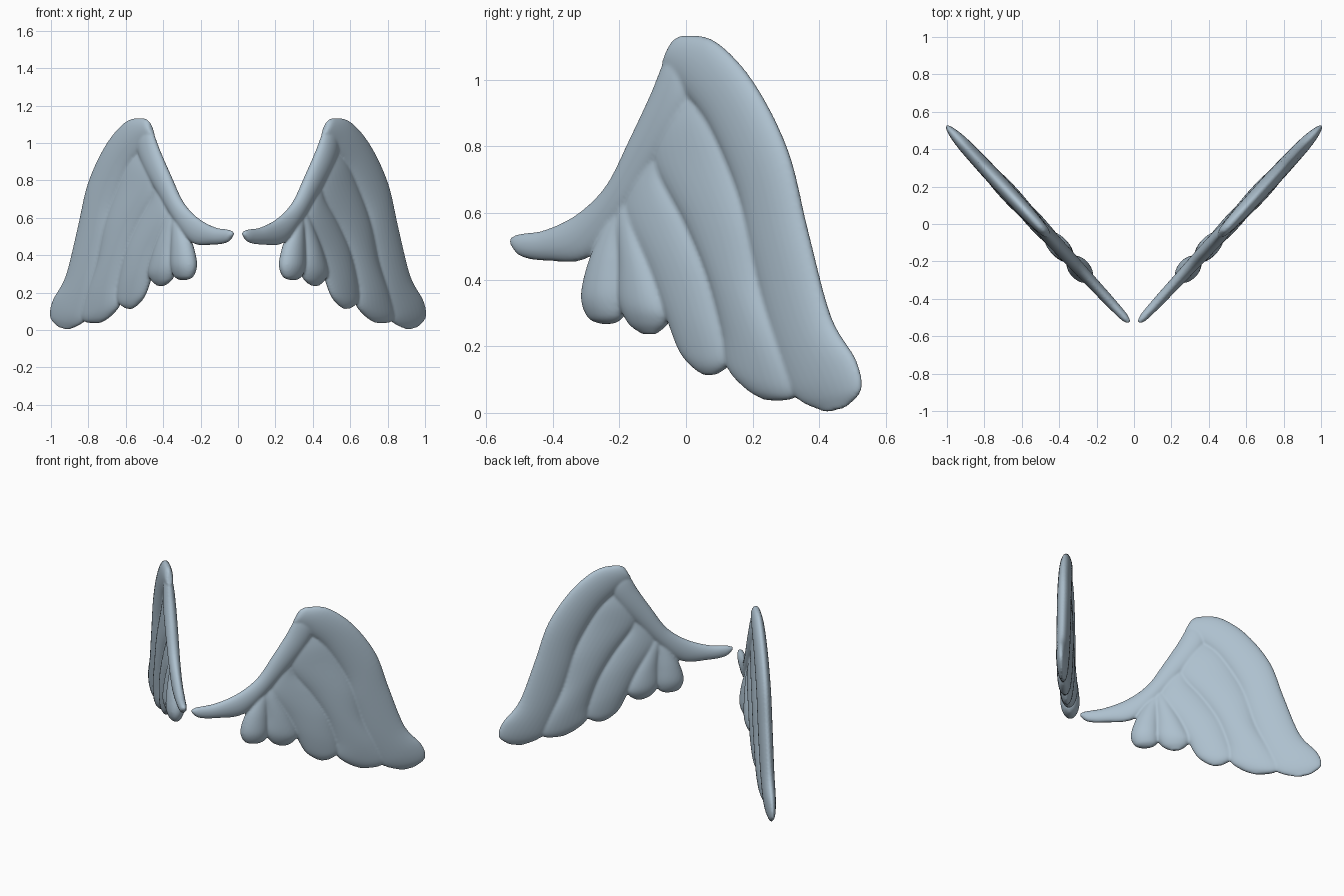
import bpy, bmesh, math
from mathutils import Vector

mat = bpy.data.materials.new("pale blue grey")
mat.diffuse_color = (0.42, 0.53, 0.62, 1)

# Each part: rows of (edge A y, z, edge B y, z, half thickness) along its length
arm = [
    (-.526, .525, -.524, .505, .010), (-.50, .537, -.49, .468, .022),
    (-.42, .55, -.41, .456, .028), (-.32, .60, -.30, .463, .032),
    (-.23, .69, -.21, .56, .035), (-.16, .83, -.11, .71, .038),
    (-.10, .96, -.02, .86, .038), (-.06, 1.06, .02, .97, .030),
    (-.03, 1.08, .00, 1.06, .010)]
long_feather = [
    (-.062, 1.06, -.04, 1.118, .010), (-.065, 1.03, .00, 1.134, .026),
    (.00, .96, .09, 1.113, .036), (.08, .85, .20, .993, .040),
    (.16, .66, .302, .79, .042), (.20, .47, .362, .55, .042),
    (.25, .26, .432, .29, .040), (.30, .10, .508, .16, .036),
    (.34, .038, .525, .07, .026), (.42, .001, .48, .016, .008)]
second_feather = [
    (-.06, .93, .02, .96, .012), (-.09, .84, .08, .88, .028),
    (-.09, .74, .14, .75, .036), (.00, .57, .21, .56, .045),
    (.065, .42, .25, .36, .048), (.11, .25, .31, .20, .046),
    (.125, .14, .345, .09, .038), (.18, .073, .33, .048, .026),
    (.235, .038, .29, .036, .008)]
third_feather = [
    (-.14, .78, -.06, .80, .012), (-.17, .66, -.06, .71, .028),
    (-.18, .58, .02, .57, .038), (-.11, .43, .09, .42, .044),
    (-.06, .30, .125, .28, .044), (-.02, .19, .14, .18, .036),
    (.02, .138, .125, .14, .026), (.055, .112, .09, .114, .008)]
fourth_feather = [
    (-.21, .64, -.15, .64, .015), (-.20, .56, -.13, .56, .034),
    (-.195, .45, -.08, .43, .048), (-.195, .34, -.047, .32, .052),
    (-.17, .27, -.057, .27, .036), (-.13, .236, -.09, .236, .010)]
fifth_feather = [
    (-.21, .62, -.17, .62, .015), (-.25, .54, -.18, .54, .034),
    (-.285, .45, -.18, .44, .050), (-.305, .35, -.18, .35, .056),
    (-.288, .285, -.19, .293, .038), (-.25, .266, -.215, .268, .010)]
PARTS = [arm, long_feather, second_feather, third_feather,
         fourth_feather, fifth_feather]
SIDES = 28


def smooth_rows(rows, steps=6):
    """Catmull-Rom interpolation of the rows."""
    out = []
    for i in range(len(rows) - 1):
        p0, p1 = rows[max(i - 1, 0)], rows[i]
        p2, p3 = rows[i + 1], rows[min(i + 2, len(rows) - 1)]
        for k in range(steps):
            t = k / steps
            out.append([0.5 * (2 * b + (c - a) * t + (2 * a - 5 * b + 4 * c - d) * t * t
                               + (3 * b - a - 3 * c + d) * t ** 3)
                        for a, b, c, d in zip(p0, p1, p2, p3)])
    return out + [list(rows[-1])]


def loft(bm, rows, side):
    """Skin elliptical sections lying across the slanted wing plane."""
    normal = Vector((0.732, -0.681, 0))
    rings = []
    for ay, az, by, bz, thick in smooth_rows(rows):
        ring = []
        for k in range(SIDES):
            a = math.tau * k / SIDES
            w = 0.5 + 0.5 * math.cos(a)
            y, z = ay + (by - ay) * w, az + (bz - az) * w
            p = Vector((0.515 + 0.93 * y, y, z)) + normal * thick * math.sin(a)
            ring.append(bm.verts.new((p.x * side, p.y, p.z)))
        rings.append(ring)
    for r, s in zip(rings, rings[1:]):
        for k in range(SIDES):
            j = (k + 1) % SIDES
            bm.faces.new((r[k], r[j], s[j], s[k]))
    bm.faces.new(rings[0])
    bm.faces.new(rings[-1])


# Both wings, feathers fused into one soft sculpted surface
for name, side in (("right_wing", 1), ("left_wing", -1)):
    bm = bmesh.new()
    for rows in PARTS:
        loft(bm, rows, side)
    bmesh.ops.recalc_face_normals(bm, faces=bm.faces)
    mesh = bpy.data.meshes.new(name)
    bm.to_mesh(mesh)
    bm.free()
    mesh.materials.append(mat)
    wing = bpy.data.objects.new(name, mesh)
    bpy.context.collection.objects.link(wing)
    fuse = wing.modifiers.new("fuse", 'REMESH')
    fuse.mode = 'VOXEL'
    fuse.voxel_size = 0.007
    fuse.use_smooth_shade = True
    soften = wing.modifiers.new("soften", 'SMOOTH')
    soften.factor = 0.5
    soften.iterations = 4
